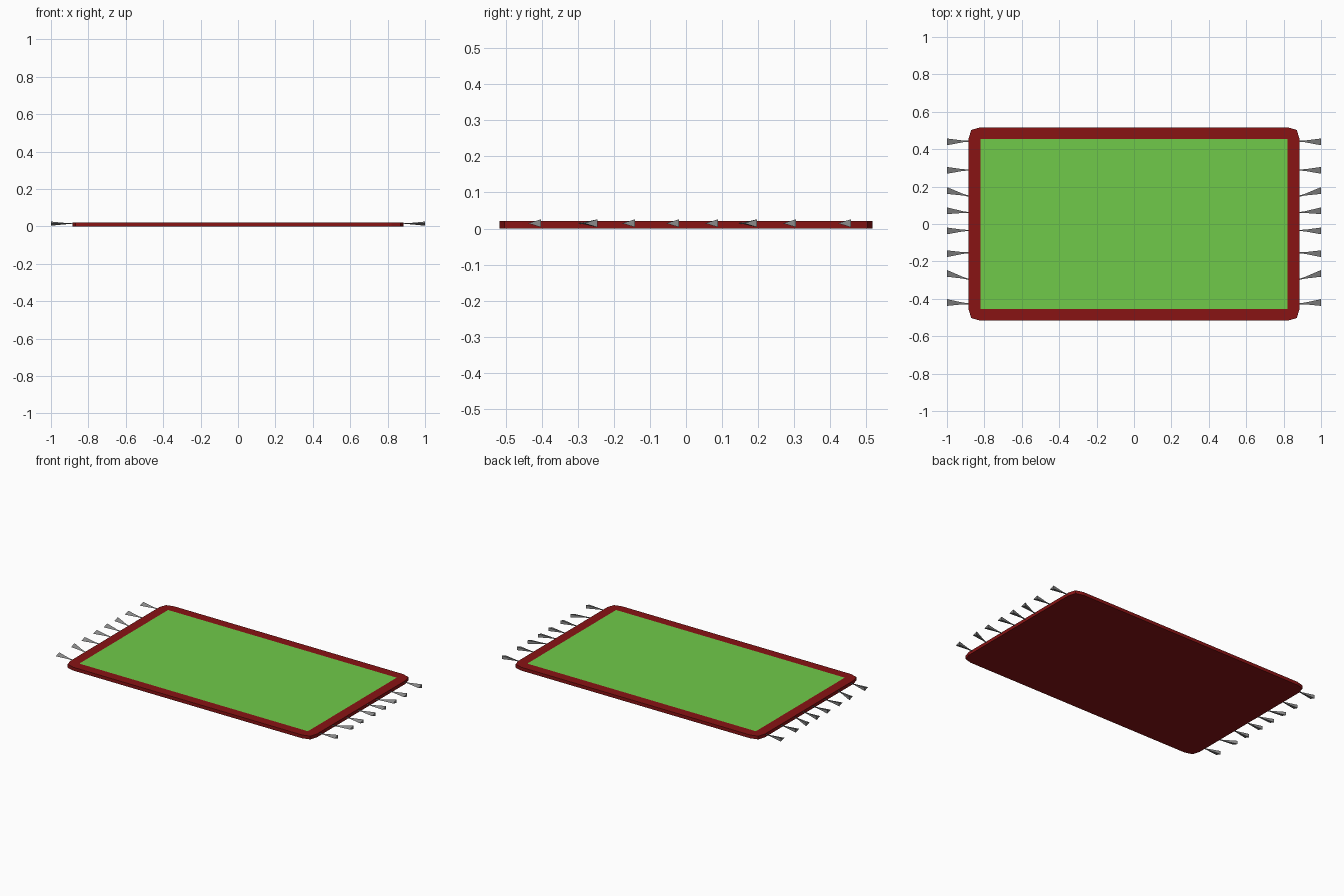
import bpy, bmesh

if "Cube" in bpy.data.objects:
    bpy.data.objects.remove(bpy.data.objects["Cube"])

TOP = 0.0215


def material(name, color):
    m = bpy.data.materials.new(name)
    m.diffuse_color = (*color, 1)
    m.use_nodes = True
    m.node_tree.nodes["Principled BSDF"].inputs["Base Color"].default_value = m.diffuse_color
    return m


def make_object(name, bm):
    bmesh.ops.recalc_face_normals(bm, faces=bm.faces)
    me = bpy.data.meshes.new(name)
    bm.to_mesh(me)
    bm.free()
    ob = bpy.data.objects.new(name, me)
    bpy.context.collection.objects.link(ob)
    return ob


# Rug body: rounded rectangle slab, with a green field inside a red border
corner = [(0.885, 0.455), (0.87, 0.503), (0.82, 0.517)]
outline = (corner + [(-x, y) for x, y in reversed(corner)]
           + [(-x, -y) for x, y in corner] + [(x, -y) for x, y in reversed(corner)])
bm = bmesh.new()
low = [bm.verts.new((x, y, 0)) for x, y in outline]
high = [bm.verts.new((x, y, TOP)) for x, y in outline]
n = len(outline)
bm.faces.new(low)
for i in range(n):
    j = (i + 1) % n
    bm.faces.new((low[i], low[j], high[j], high[i]))
field = [bm.verts.new((sx * 0.82, sy * 0.455, TOP))
         for sx, sy in ((1, 1), (-1, 1), (-1, -1), (1, -1))]
for k in range(4):
    a, b, c = high[3 * k:3 * k + 3]
    d, nxt, f = high[(3 * k + 3) % n], (k + 1) % 4, field[k]
    bm.faces.new((a, b, f))
    bm.faces.new((b, c, f))
    bm.faces.new((c, d, field[nxt], f))
green = bm.faces.new(field)
green.material_index = 1
rug = make_object("rug", bm)
rug.data.materials.append(material("border_red", (0.25, 0.0065, 0.007)))
rug.data.materials.append(material("field_green", (0.162, 0.59, 0.067)))

# Tassels: three-sided flared tufts, (root y, tip y)
tassels = [(0.443, 0.439), (0.289, 0.287), (0.147, 0.179), (0.06, 0.071),
           (-0.034, -0.037), (-0.153, -0.159), (-0.298, -0.264), (-0.427, -0.42)]
section = [(-0.018, 0), (0.018, -0.011), (0.018, 0.011)]
bm = bmesh.new()
for root, tip in tassels:
    rings = []
    for x, scale in ((0.875, 0.14), (0.915, 0.26), (1.0, 1.0)):
        t = (x - 0.875) / 0.125
        yc = root + (tip - root) * t
        rings.append([bm.verts.new((x, yc + dy * scale, 0.0145 + dz * scale))
                      for dy, dz in section])
    for r0, r1 in zip(rings, rings[1:]):
        for i in range(3):
            j = (i + 1) % 3
            bm.faces.new((r0[i], r0[j], r1[j], r1[i]))
    bm.faces.new(rings[0])
    bm.faces.new(rings[-1])
fringe = make_object("fringe_tassels", bm)
fringe.data.materials.append(material("fringe_grey", (0.26, 0.26, 0.26)))

# Same fringe on the opposite end
mod = fringe.modifiers.new("Mirror", 'MIRROR')
mod.use_mirror_merge = False
